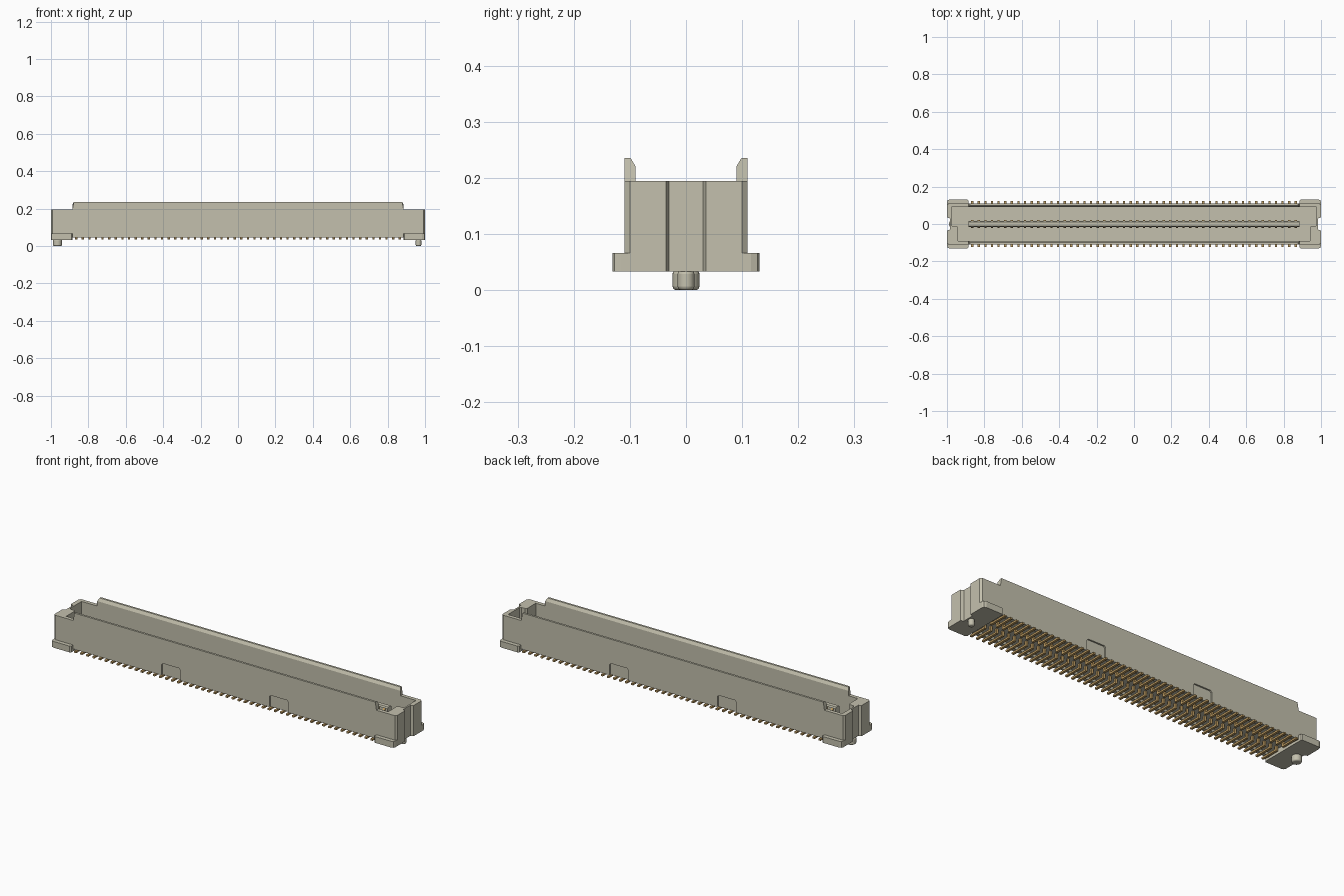
import bpy, bmesh
from mathutils import Vector

if "Cube" in bpy.data.objects:
    bpy.data.objects.remove(bpy.data.objects["Cube"])


def material(name, colour):
    mat = bpy.data.materials.new(name)
    mat.use_nodes = True
    mat.diffuse_color = (*colour, 1)
    mat.node_tree.nodes["Principled BSDF"].inputs["Base Color"].default_value = (*colour, 1)
    return mat


BEIGE = material("beige plastic", (0.55, 0.53, 0.42))
GOLD = material("gold contact", (0.56, 0.36, 0.13))


def place(a, b, h, axis):
    return Vector({"X": (h, a, b), "Y": (a, h, b), "Z": (a, b, h)}[axis])


def add_prism(bm, points, axis, lo, hi):
    """Extrude a closed outline along an axis."""
    face = bm.faces.new([bm.verts.new(place(a, b, lo, axis)) for a, b in points])
    new = bmesh.ops.extrude_face_region(bm, geom=[face])["geom"]
    bmesh.ops.translate(bm, verts=[v for v in new if isinstance(v, bmesh.types.BMVert)],
                        vec=place(0, 0, hi - lo, axis))


def rect(a0, a1, b0, b1):
    return [(a0, b0), (a1, b0), (a1, b1), (a0, b1)]


def finish(bm, name, mat):
    bmesh.ops.recalc_face_normals(bm, faces=bm.faces)
    mesh = bpy.data.meshes.new(name)
    bm.to_mesh(mesh)
    bm.free()
    mesh.materials.append(mat)
    obj = bpy.data.objects.new(name, mesh)
    bpy.context.collection.objects.link(obj)
    return obj


def prism(name, points, axis, lo, hi, mat=BEIGE):
    bm = bmesh.new()
    add_prism(bm, points, axis, lo, hi)
    return finish(bm, name, mat)


def cut(target, cutters):
    """Subtract the cutters, keep the result and remove the cutters."""
    for cutter in cutters:
        cutter.hide_render = True
        mod = target.modifiers.new("cut", "BOOLEAN")
        mod.operation, mod.solver, mod.object = "DIFFERENCE", "EXACT", cutter
    bpy.context.view_layer.update()
    graph = bpy.context.evaluated_depsgraph_get()
    mesh = bpy.data.meshes.new_from_object(target.evaluated_get(graph))
    target.modifiers.clear()
    target.data = mesh
    for cutter in cutters:
        bpy.data.objects.remove(cutter)


END, STEP, WALL = 1.0, 0.885, 0.11     # housing end, raised rail end, outer wall
BASE, TOP = 0.045, 0.195               # wall bottom and top

# Housing outline with a shallow vertical groove in each end
half = [(0.992, -WALL), (END, -0.1), (END, -0.036), (0.985, -0.03),
        (0.985, 0.03), (END, 0.036), (END, 0.1), (0.992, WALL)]
outline = half + [(-x, -y) for x, y in half]
housing = prism("housing", outline, "Z", BASE, TOP)

# Keyed socket, open underside and shallow side windows
right = [(0.94, -0.09), (0.94, -0.02), (0.947, -0.012), (0.97, -0.012), (0.976, -0.005), (0.976, 0.09)]
socket = right + [(-x, y) for x, y in reversed(right)]
cutters = [prism("socket_cutter", socket, "Z", 0.075, 0.3),
           prism("underside_cutter", rect(-STEP, STEP, -0.09, 0.09), "Z", 0, 0.06)]
for cx in (-0.315, 0.315):
    window = [(cx - 0.055, 0), (cx + 0.055, 0), (cx + 0.055, 0.1), (cx + 0.047, 0.108),
              (cx - 0.047, 0.108), (cx - 0.055, 0.1)]
    for side in (-1, 1):
        lo, hi = sorted((side * 0.102, side * 0.15))
        cutters.append(prism("window_cutter", window, "Y", lo, hi))
cut(housing, cutters)

# Raised guide rails, chamfered inside and at the ends
for side, name in ((-1, "front_rail"), (1, "back_rail")):
    profile = [(side * y, z) for y, z in
               ((0.09, TOP), (WALL, TOP), (WALL, 0.236), (0.099, 0.236), (0.09, 0.221))]
    rail = prism(name, profile, "X", -STEP, STEP)
    for v in rail.data.vertices:
        if v.co.z > 0.23:
            v.co.x *= 0.992

# Mounting ends: floor pad, corner feet and a locating peg
for side, name in ((-1, "right"), (1, "left")):
    lo, hi = sorted((side * STEP, side * 0.985))
    prism(name + "_end_pad", rect(lo, hi, -WALL, WALL), "Z", 0.033, BASE)
    for ys, where in ((-1, "front"), (1, "back")):
        foot = [(side * x, ys * y) for x, y in
                ((STEP, 0.108), (STEP, 0.125), (0.891, 0.131), (0.985, 0.131), (0.996, 0.127),
                 (END, 0.116), (END, 0.036), (0.985, 0.03), (0.97, 0.03), (0.97, 0.108))]
        prism(f"{name}_{where}_foot", foot, "Z", 0.033, 0.066)

    radius = 0.024 if side < 0 else 0.015
    bpy.ops.mesh.primitive_cylinder_add(vertices=24, radius=radius, depth=0.036,
                                        location=(side * 0.965, 0, 0.018))
    peg = bpy.context.object
    peg.name = name + "_peg"
    peg.data.materials.append(BEIGE)
    bevel = peg.modifiers.new("rounded rim", "BEVEL")
    bevel.width, bevel.segments = 0.007, 3
    bpy.ops.object.shade_smooth_by_angle()

# Central tongue that carries the contacts
tongue = [(-0.016, 0.07), (0.016, 0.07), (0.016, 0.167), (0.011, 0.173),
          (-0.011, 0.173), (-0.016, 0.167)]
prism("tongue", tongue, "X", -STEP, STEP)

# Contact rows: solder leads below and contact blades on the tongue
COUNT, SPAN = 50, 0.865
leads, blades = bmesh.new(), bmesh.new()
for i in range(COUNT):
    x = -SPAN + 2 * SPAN * i / (COUNT - 1)
    for side in (-1, 1):
        lead = [(side * y, z) for y, z in
                ((0.02, 0.061), (0.02, 0.034), (0.122, 0.034), (0.122, 0.043), (0.03, 0.043), (0.03, 0.061))]
        add_prism(leads, lead, "X", x - 0.006, x + 0.006)
        blade = [(side * y, z) for y, z in
                 ((0.012, 0.074), (0.021, 0.074), (0.021, 0.157), (0.016, 0.165), (0.012, 0.165))]
        add_prism(blades, blade, "X", x - 0.006, x + 0.006)
finish(leads, "solder_leads", GOLD)
finish(blades, "contact_blades", GOLD)
